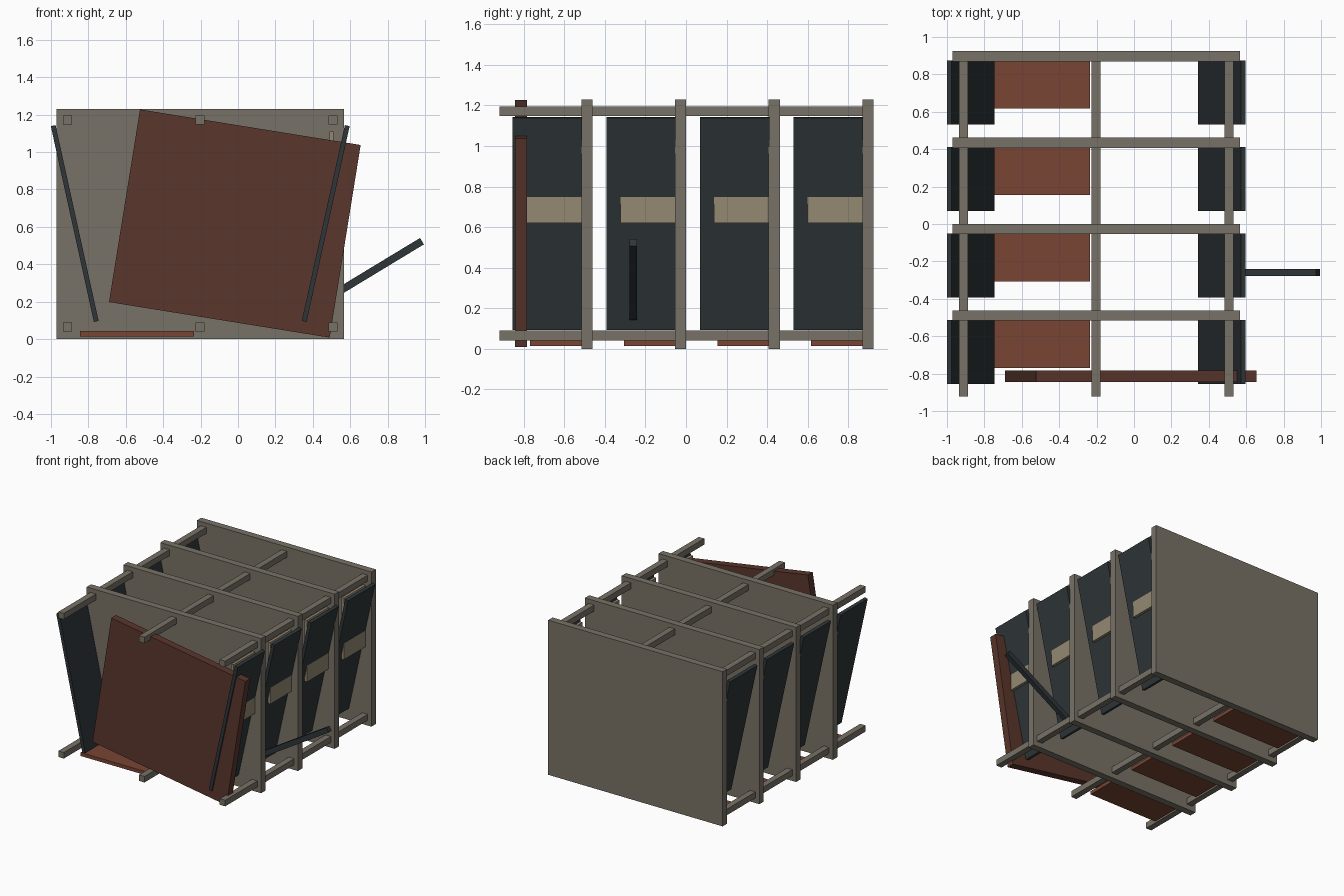
import bpy
from math import radians

if "Cube" in bpy.data.objects:
    bpy.data.objects.remove(bpy.data.objects["Cube"])


def material(name, r, g, b):
    m = bpy.data.materials.new(name)
    m.diffuse_color = (r, g, b, 1)
    m.use_nodes = True
    m.node_tree.nodes["Principled BSDF"].inputs["Base Color"].default_value = m.diffuse_color
    return m


GREY = material("weathered_grey", 0.19, 0.17, 0.135)
DARK = material("dark_slate", 0.028, 0.036, 0.040)
RED = material("rust_red", 0.19, 0.058, 0.034)
BROWN = material("dark_rust", 0.10, 0.037, 0.025)
TAN = material("tan", 0.30, 0.25, 0.17)


def box(name, center, size, mat, tilt=0):
    """Box with full sizes, tilted about the y axis in degrees."""
    bpy.ops.mesh.primitive_cube_add(size=1, location=center,
                                    rotation=(0, radians(tilt), 0))
    o = bpy.context.object
    o.name = name
    o.scale = size
    bpy.ops.object.transform_apply(location=False, rotation=False, scale=True)
    o.data.materials.append(mat)
    return o


MID = -0.202  # x of the frame's own mirror plane

# Four bays, each ending in an upright panel
for i in range(4):
    y = -0.489 + i * 0.462
    n = i + 1
    box(f"divider_panel_{n}", (MID, y, 0.615), (1.535, 0.055, 1.23), GREY)

    # Leaning side boards, mirrored left and right
    for side, label in ((-1, "left"), (1, "right")):
        box(f"{label}_leaning_board_{n}", (MID + side * 0.671, y - 0.195, 0.618),
            (0.026, 0.342, 1.072), DARK, side * 12.4)

    # Upright plate that pokes through the right board
    box(f"side_plate_{n}", (0.5, y - 0.162, 0.865), (0.022, 0.27, 0.49), TAN)

    # Floor slab
    box(f"floor_slab_{n}", (-0.54, y - 0.151, 0.029), (0.612, 0.258, 0.028), RED)

# Long rails, top and bottom
for z, level in ((0.065, "bottom"), (1.172, "top")):
    for dx, label in ((-0.71, "left"), (0, "middle"), (0.71, "right")):
        box(f"{level}_{label}_rail", (MID + dx, 0, z), (0.048, 1.842, 0.048), GREY)

# Crooked front board
box("front_board", (-0.017, -0.814, 0.618), (1.195, 0.06, 1.043), BROWN, 9.15)

# Lever sticking out of the right side
box("lever", (0.682, -0.26, 0.341), (0.705, 0.038, 0.04), DARK, -31.2)
